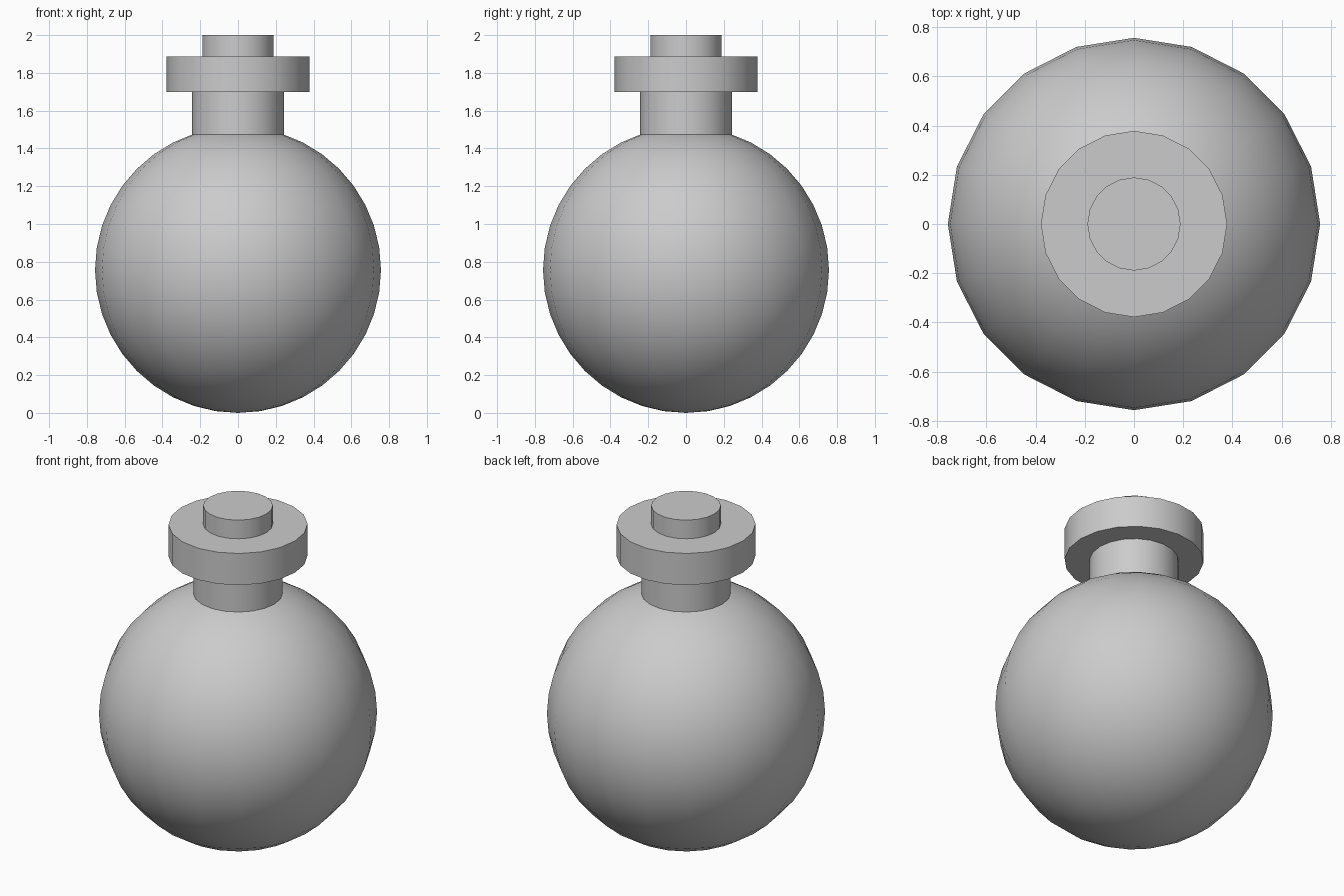
import bpy

if "Cube" in bpy.data.objects:
    bpy.data.objects.remove(bpy.data.objects["Cube"])

SIDES = 20
R = 0.757  # body radius; the collar and knob are half and a quarter of it


def finish(name):
    obj = bpy.context.object
    obj.name = name
    bpy.ops.object.shade_smooth_by_angle(angle=0.6)


def disc(name, radius, z0, z1):
    bpy.ops.mesh.primitive_cylinder_add(vertices=SIDES, radius=radius, depth=z1 - z0,
                                        location=(0, 0, (z0 + z1) / 2))
    finish(name)


# Round body
bpy.ops.mesh.primitive_uv_sphere_add(segments=SIDES, ring_count=20, radius=R,
                                     location=(0, 0, R))
finish("round_body")

# Neck (sunk into the body), wide collar and stopper knob
disc("neck", 0.243, 1.40, 1.70)
disc("collar", R / 2, 1.698, 1.888)
disc("stopper_knob", R / 4, 1.88, 2.0)
